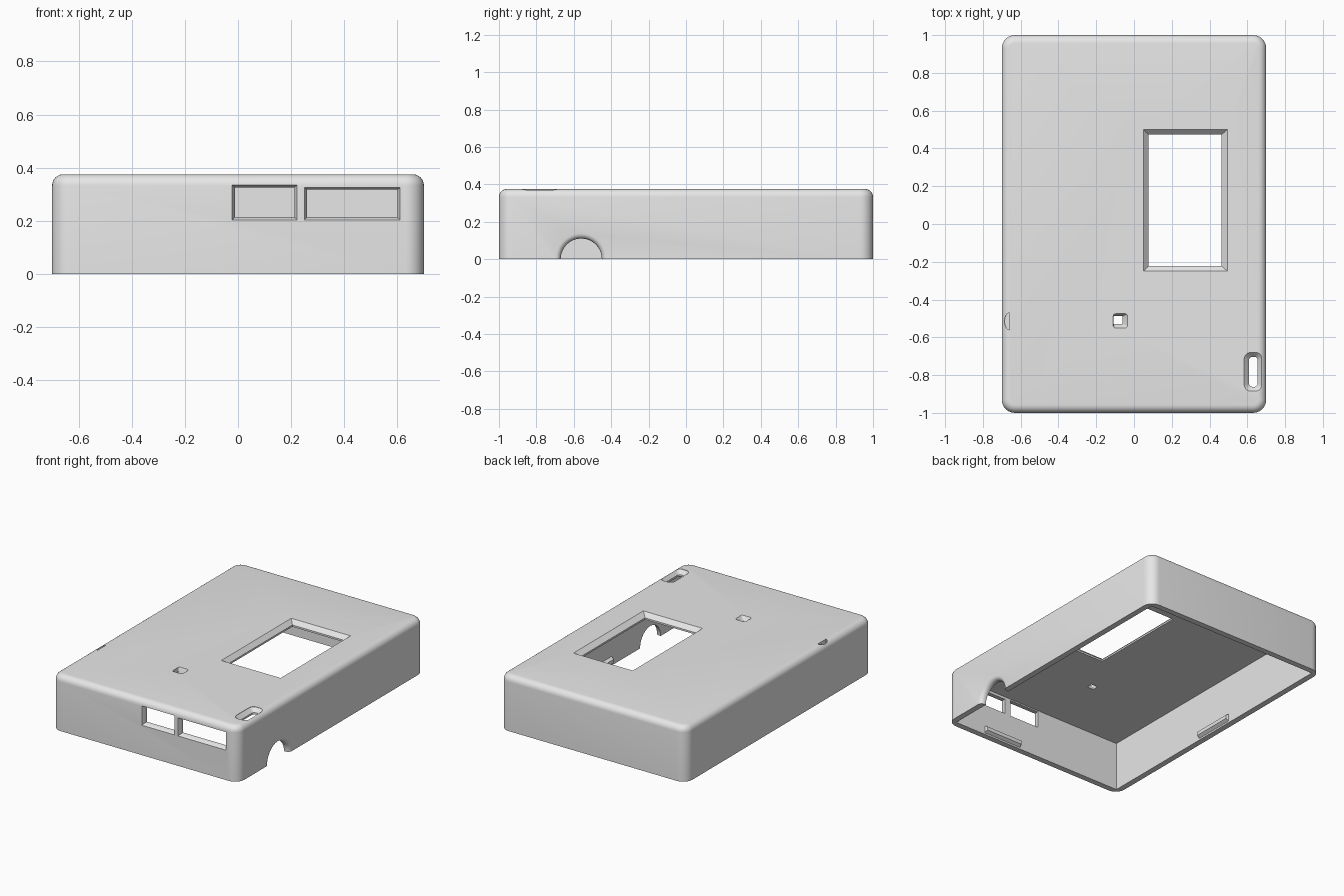
import bpy, bmesh, math

W, L, H = 1.4, 2.0, 0.375     # outer size
WALL, ROOF = 0.04, 0.04

old = bpy.data.objects.get("Cube")
if old:
    bpy.data.objects.remove(old, do_unlink=True)

grey = bpy.data.materials.new("light_grey_plastic")
grey.use_nodes = True
grey.diffuse_color = (0.8, 0.8, 0.8, 1)
grey.node_tree.nodes["Principled BSDF"].inputs["Base Color"].default_value = (0.8, 0.8, 0.8, 1)


def finish(name, bm):
    bmesh.ops.recalc_face_normals(bm, faces=bm.faces)
    mesh = bpy.data.meshes.new(name)
    bm.to_mesh(mesh)
    bm.free()
    obj = bpy.data.objects.new(name, mesh)
    mesh.materials.append(grey)
    bpy.context.collection.objects.link(obj)
    return obj


def select(obj):
    bpy.ops.object.select_all(action='DESELECT')
    obj.select_set(True)
    bpy.context.view_layer.objects.active = obj


# Placement of (u, v, depth) coordinates on each side
def on_top(u, v, d): return (u, v, H - d)
def on_front(u, v, d): return (u, d - L / 2, v)
def on_back(u, v, d): return (u, L / 2 - d, v)
def on_right(u, v, d): return (d - W / 2, u, v)
def on_left(u, v, d): return (W / 2 - d, u, v)


def rect(u0, u1, v0, v1, r=0, seg=5):
    """Rectangle outline, with rounded corners if r is given."""
    if not r:
        return [(u0, v0), (u1, v0), (u1, v1), (u0, v1)]
    corners = [(u1 - r, v1 - r), (u0 + r, v1 - r), (u0 + r, v0 + r), (u1 - r, v0 + r)]
    return [(cu + r * math.cos(a), cv + r * math.sin(a))
            for k, (cu, cv) in enumerate(corners)
            for a in [(k + i / seg) * math.pi / 2 for i in range(seg + 1)]]


def circle(u, v, r, n=48):
    return [(u + r * math.cos(i * math.tau / n), v + r * math.sin(i * math.tau / n)) for i in range(n)]


def loft(name, place, rings):
    """Solid through outlines given as (depth, points)."""
    bm = bmesh.new()
    loops = [[bm.verts.new(place(u, v, d)) for u, v in pts] for d, pts in rings]
    for a, b in zip(loops, loops[1:]):
        n = len(a)
        for i in range(n):
            j = (i + 1) % n
            bm.faces.new((a[i], a[j], b[j], b[i]))
    bm.faces.new(loops[0])
    bm.faces.new(loops[-1])
    return finish(name, bm)


def cut(body, cutter):
    cutter.hide_render = True
    mod = body.modifiers.new("cut", 'BOOLEAN')
    mod.operation = 'DIFFERENCE'
    mod.solver = 'EXACT'
    mod.object = cutter
    select(body)
    bpy.ops.object.modifier_apply(modifier=mod.name)
    bpy.data.objects.remove(cutter, do_unlink=True)


# Outer body: rounded vertical corners and a rounded top rim
bm = bmesh.new()
bmesh.ops.create_cube(bm, size=1)
for v in bm.verts:
    v.co = (v.co.x * W, v.co.y * L, (v.co.z + 0.5) * H)
upright = [e for e in bm.edges if abs(e.verts[0].co.z - e.verts[1].co.z) > 0.1]
bmesh.ops.bevel(bm, geom=upright, offset=0.07, segments=7, profile=0.5, affect='EDGES')
rim = [e for e in bm.edges if all(v.co.z > H - 0.001 for v in e.verts)]
bmesh.ops.bevel(bm, geom=rim, offset=0.042, segments=6, profile=0.5, affect='EDGES')
case = finish("case_shell", bm)

# Hollow inside, open at the bottom
x, y = W / 2 - WALL, L / 2 - WALL
cut(case, loft("cavity", on_top, [(ROOF, rect(-x, x, -y, y)), (H + 0.1, rect(-x, x, -y, y))]))

# Screen opening with sloped frame
outer, inner = rect(0.05, 0.495, -0.25, 0.5), rect(0.077, 0.463, -0.222, 0.473)
cut(case, loft("screen_hole", on_top, [(-0.02, outer), (0, outer), (0.028, inner), (0.1, inner)]))

# Rounded slot near the front corner
outer, inner = rect(0.583, 0.678, -0.885, -0.68, 0.035), rect(0.609, 0.655, -0.862, -0.703, 0.018)
cut(case, loft("slot_hole", on_top, [(-0.02, outer), (0.002, outer), (0.028, inner), (0.1, inner)]))

# Small square hole
outer, inner = rect(-0.11, -0.035, -0.55, -0.475, 0.012), rect(-0.108, -0.06, -0.53, -0.488, 0.003)
cut(case, loft("button_hole", on_top, [(-0.02, outer), (0, outer), (0.03, inner), (0.1, inner)]))

# Half-round dimple on the edge
half = [(-0.66 - 0.025 * math.sin(i * math.pi / 12), -0.515 + 0.045 * math.cos(i * math.pi / 12))
        for i in range(13)]
cut(case, loft("edge_dimple", on_top, [(-0.02, half), (0.03, half)]))

# Two port windows in the front wall
for u0, u1, v1 in ((-0.022, 0.222, 0.334), (0.25, 0.61, 0.325)):
    outer = rect(u0, u1, 0.203, v1)
    inner = rect(u0 + 0.01, u1 - 0.01, 0.214, v1 - 0.008)
    cut(case, loft("port_hole", on_front, [(-0.02, outer), (0, outer), (0.02, inner), (0.1, inner)]))

# Cable arch with flared mouth in the side wall
flare = [(0.028 * math.sin(t), circle(-0.56, 0, 0.138 - 0.028 * math.sin(t) ** 0.5 * math.sin(t) ** 0.5))
         for t in (0, 0.4, 0.8, 1.2, math.pi / 2)]
flare = [(0.028 * (1 - math.cos(t)), circle(-0.56, 0, 0.11 + 0.028 * (1 - math.sin(t))))
         for t in [i * math.pi / 10 for i in range(6)]]
cut(case, loft("cable_arch", on_left,
               [(-0.02, flare[0][1])] + flare + [(0.1, flare[-1][1])]))

select(case)
bpy.ops.object.shade_smooth_by_angle(angle=math.radians(30))

# Snap ridges inside the lower edge of each wall
for side, place, mid in (("front", on_front, 0.28), ("back", on_back, 0.28),
                         ("left", on_left, 0), ("right", on_right, 0)):
    base = rect(mid - 0.145, mid + 0.145, 0.012, 0.062)
    tip = rect(mid - 0.14, mid + 0.14, 0.025, 0.05)
    loft("snap_ridge_" + side, place, [(WALL - 0.01, base), (WALL, base), (WALL + 0.02, tip)])
